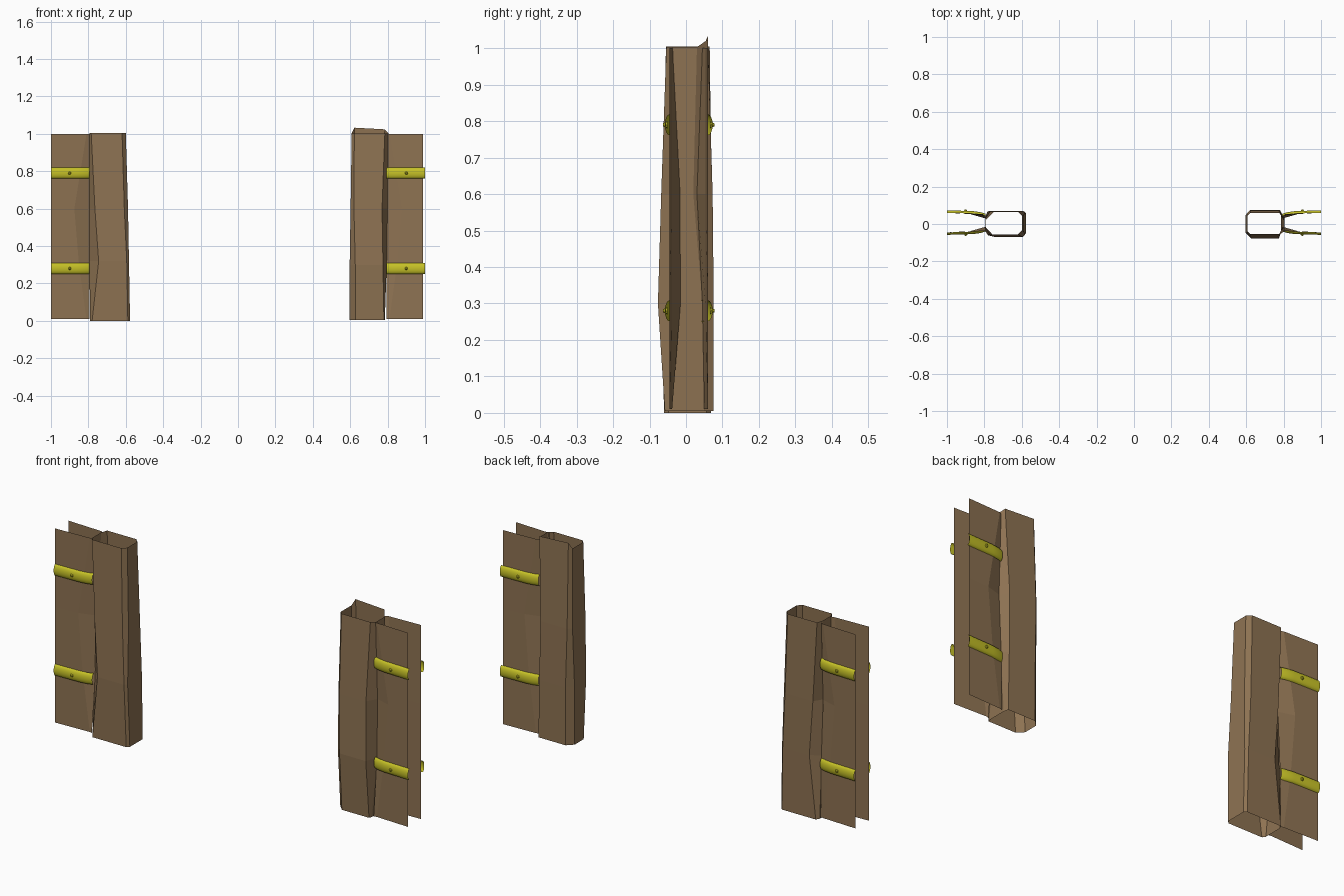
import bpy, bmesh, math
from mathutils import Vector

cube = bpy.data.objects.get("Cube")
if cube:
    bpy.data.objects.remove(cube)


def material(name, rgb):
    m = bpy.data.materials.new(name)
    m.use_nodes = True
    m.diffuse_color = (*rgb, 1)
    m.node_tree.nodes["Principled BSDF"].inputs["Base Color"].default_value = (*rgb, 1)
    return m


WOOD = material("brown wood", (0.27, 0.17, 0.085))
YELLOW = material("yellow band", (0.56, 0.53, 0.02))


def skin(name, rows, mat, outward, closed=False, smooth=False):
    """Open sheet through rows of points; outward(face) tells if its normal is right."""
    bm = bmesh.new()
    grid = [[bm.verts.new(p) for p in row] for row in rows]
    n = len(rows[0])
    for a, b in zip(grid, grid[1:]):
        for i in range(n if closed else n - 1):
            j = (i + 1) % n
            f = bm.faces.new((a[i], a[j], b[j], b[i]))
            f.smooth = smooth
    bm.normal_update()
    wrong = [f for f in bm.faces if not outward(f)]
    if len(wrong) > len(bm.faces) / 2:
        bmesh.ops.reverse_faces(bm, faces=bm.faces[:])
    me = bpy.data.meshes.new(name)
    bm.to_mesh(me)
    bm.free()
    me.materials.append(mat)
    ob = bpy.data.objects.new(name, me)
    bpy.context.collection.objects.link(ob)
    return ob


def post(name, side, levels, raise_back):
    """Hollow post: each level is a chamfered rectangle.
    z, outer x, inner x, front y, back y, outer chamfer x, outer face front/back y, inner chamfer"""
    rows = []
    for k, (z, xo, xi, yf, yb, cx, of, ob_, ci) in enumerate(levels):
        pts = [(xo, of), (xo - cx, yf), (xi + ci, yf), (xi, yf + ci),
               (xi, yb - ci), (xi + ci, yb), (xo - cx, yb), (xo, ob_)]
        row = [Vector((side * x, y, z)) for x, y in pts]
        if k == len(levels) - 1:
            row[5].z += raise_back
            row[6].z += raise_back * 0.7
        rows.append(row)
    centre = Vector((side * 0.69, 0, 0))

    def outward(f):
        d = f.calc_center_median() - centre
        return f.normal.x * d.x + f.normal.y * d.y > 0
    skin(name, rows, WOOD, outward, closed=True)


def panel(name, side, face, edge_x, y_edge, inner_y):
    """Thin board that folds in towards the post at mid height."""
    rows = []
    for z, fold, yi in zip((0.01, 0.3, 0.6, 1.0), (0.81, 0.85, 0.875, 0.81), inner_y):
        y_fold = y_edge - 0.007
        rows.append([(side * edge_x, face * y_edge, z), (side * fold, face * y_fold, z),
                     (side * 0.795, face * yi, z)])
    skin(name, rows, WOOD, lambda f: f.normal.y * face > 0)


def band(name, side, face, z, y_edge):
    """Half-round strap with a small rivet."""
    rows = []
    for x, y in ((1.0, y_edge), (0.86, y_edge - 0.004), (0.82, y_edge - 0.010), (0.795, y_edge - 0.018)):
        row = []
        for i in range(9):
            a = math.pi * i / 8
            row.append((side * x, face * (y + 0.013 * math.sin(a)), z + 0.029 * math.cos(a)))
        rows.append(row)
    skin(name, rows, YELLOW, lambda f: f.normal.y * face > 0, smooth=True)
    bpy.ops.mesh.primitive_cone_add(vertices=8, radius1=0.01, radius2=0.004, depth=0.012,
                                    location=(side * 0.9, face * (y_edge + 0.012), z),
                                    rotation=(-face * math.pi / 2, 0, 0))
    rivet = bpy.context.object
    rivet.name = name + "_rivet"
    rivet.data.materials.append(YELLOW)


RIGHT_POST = [
    (0.0, 0.79, 0.577, -0.06, 0.068, 0.01, -0.045, 0.05, 0.012),
    (0.32, 0.795, 0.583, -0.069, 0.07, 0.05, -0.015, 0.04, 0.012),
    (0.6, 0.795, 0.588, -0.063, 0.07, 0.03, -0.015, 0.02, 0.02),
    (1.005, 0.795, 0.60, -0.055, 0.065, 0.01, -0.035, 0.03, 0.02),
]
LEFT_POST = [
    (0.005, 0.785, 0.597, -0.058, 0.075, 0.005, -0.045, 0.05, 0.03),
    (0.3, 0.795, 0.597, -0.077, 0.076, 0.02, -0.015, 0.045, 0.03),
    (0.6, 0.80, 0.602, -0.068, 0.073, 0.03, -0.015, 0.02, 0.018),
    (1.003, 0.805, 0.608, -0.054, 0.06, 0.02, -0.035, 0.03, 0.014),
]

for word, side, levels, spike, edge_x in (("right", -1, RIGHT_POST, 0.0, 1.0),
                                          ("left", 1, LEFT_POST, 0.03, 0.99)):
    post(word + "_post", side, levels, spike)
    for place, face, y_edge, inner in (("front", -1, 0.045, (0.042, 0.015, 0.015, 0.035)),
                                       ("back", 1, 0.06, (0.05, 0.045, 0.03, 0.045))):
        panel(f"{word}_{place}_panel", side, face, edge_x, y_edge, inner)
        for level, z in (("lower", 0.28), ("upper", 0.79)):
            band(f"{word}_{place}_{level}_band", side, face, z, y_edge)
